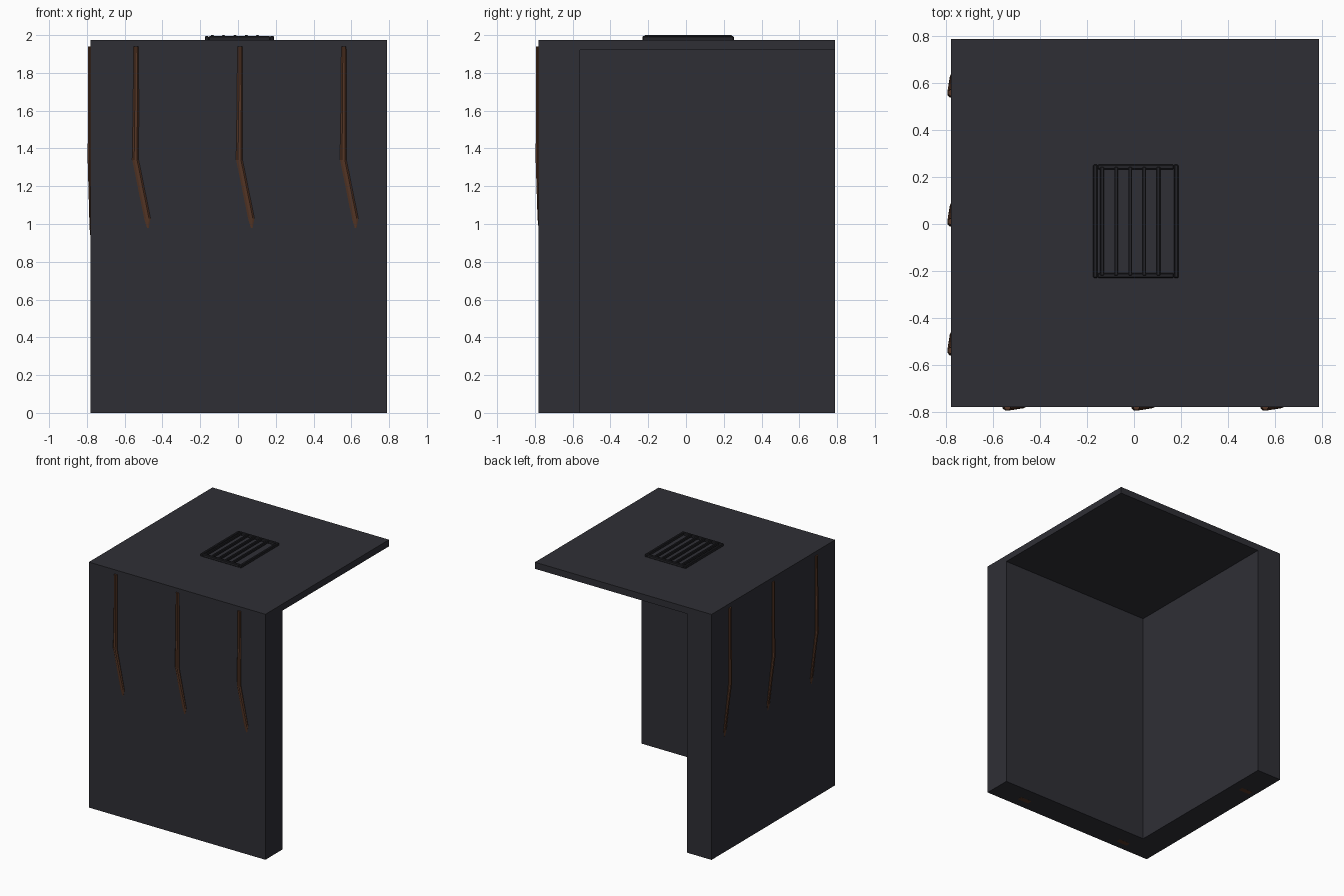
import bpy, bmesh

if "Cube" in bpy.data.objects:
    bpy.data.objects.remove(bpy.data.objects["Cube"])


def material(name, color):
    m = bpy.data.materials.new(name)
    m.diffuse_color = (*color, 1)
    m.use_nodes = True
    m.node_tree.nodes["Principled BSDF"].inputs["Base Color"].default_value = m.diffuse_color
    return m


SLATE = material("dark slate", (0.028, 0.028, 0.036))
IRON = material("black iron", (0.017, 0.017, 0.021))
RUST = material("rust brown", (0.09, 0.037, 0.019))

LO, HI, INNER = -0.78, 0.79, -0.56
ROOF_LO, ROOF_HI = 1.92, 1.973


def finish(name, bm, mat):
    bmesh.ops.recalc_face_normals(bm, faces=bm.faces)
    me = bpy.data.meshes.new(name)
    bm.to_mesh(me)
    bm.free()
    me.materials.append(mat)
    ob = bpy.data.objects.new(name, me)
    bpy.context.collection.objects.link(ob)
    return ob


def box(name, x, y, z, mat, bevel=0):
    bm = bmesh.new()
    bmesh.ops.create_cube(bm, size=1)
    for v in bm.verts:
        for i, (a, b) in enumerate((x, y, z)):
            v.co[i] = a if v.co[i] < 0 else b
    ob = finish(name, bm, mat)
    if bevel:
        mod = ob.modifiers.new("bevel", 'BEVEL')
        mod.width, mod.segments = bevel, 1
    return ob


def drip(name, start, end_z, place):
    """Tapered faceted streak lofted down a wall; place maps (along, out, z)."""
    # offset along wall, height, half width, depth
    path = [(0.0, 1.94, 0.013, 0.013), (0.0, 1.65, 0.015, 0.014),
            (-0.003, 1.34, 0.017, 0.016), (0.06, end_z + 0.05, 0.017, 0.006),
            (0.063, end_z, 0.005, 0.001)]
    section = [(-1, -0.3), (-1, 0.4), (-0.4, 1), (0.5, 1), (1, 0.4), (1, -0.3)]
    bm = bmesh.new()
    rings = [[bm.verts.new(place(start + u + a * w, d * o, z)) for a, o in section]
             for u, z, w, d in path]
    n = len(section)
    for r, s in zip(rings, rings[1:]):
        for i in range(n):
            j = (i + 1) % n
            bm.faces.new((r[i], r[j], s[j], s[i]))
    bm.faces.new(rings[0])
    bm.faces.new(rings[-1])
    finish(name, bm, RUST)


# Walls and roof
box("front_wall", (LO, HI), (LO, INNER), (0, ROOF_LO), SLATE)
box("left_wall", (LO, INNER), (INNER, HI), (0, ROOF_LO), SLATE)
box("roof", (LO, HI), (LO, HI), (ROOF_LO, ROOF_HI), SLATE)

# Rust streaks on both outer walls
for k, c in enumerate((-0.54, 0.01, 0.56)):
    drip(f"front_rust_streak_{k}", c, 0.98, lambda u, o, z: (u, LO - o, z))
    drip(f"left_rust_streak_{k}", c, 0.93, lambda u, o, z: (LO - o, u, z))

# Roof grate: frame rails and slats
X0, X1, Y0, Y1, W = -0.175, 0.19, -0.23, 0.253, 0.02
Z = (ROOF_HI - 0.002, 1.995)
for name, x in (("left", (X0, X0 + W)), ("right", (X1 - W, X1))):
    box(f"grate_{name}_rail", x, (Y0, Y1), Z, IRON, 0.004)
for name, y in (("front", (Y0, Y0 + W)), ("back", (Y1 - W, Y1))):
    box(f"grate_{name}_rail", (X0 + W, X1 - W), y, Z, IRON, 0.004)
for k in range(5):
    x = -0.136 + 0.06 * k
    box(f"grate_slat_{k}", (x - 0.008, x + 0.008), (Y0 + 0.01, Y1 - 0.01),
        (1.98, 2.0), IRON, 0.003)

# Small rust stains under the walls
for k, (x, y) in enumerate(((0.5, -0.69), (-0.48, -0.7), (-0.69, 0.49))):
    box(f"rust_stain_{k}", (x - 0.05, x + 0.05), (y - 0.02, y + 0.02),
        (0, 0.001), RUST).location.z = -0.0005
